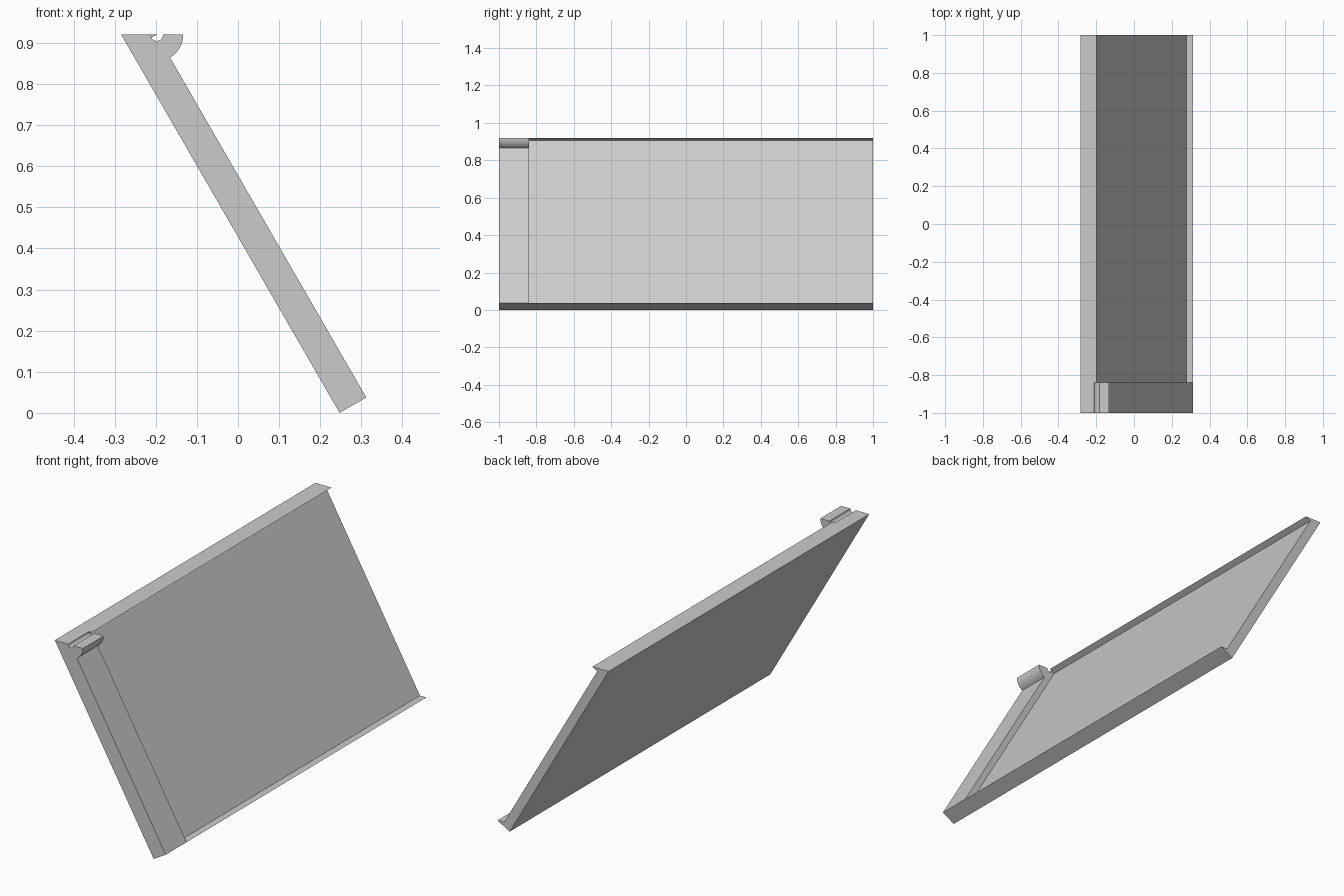
import bpy, bmesh
from math import sin, cos, tan, radians

cube = bpy.data.objects.get("Cube")
if cube:
    bpy.data.objects.remove(cube, do_unlink=True)

grey = bpy.data.materials.new("plain grey")
grey.use_nodes = True
color = (0.6, 0.6, 0.6, 1)
grey.diffuse_color = color
grey.node_tree.nodes["Principled BSDF"].inputs["Base Color"].default_value = color


def extrude_profile(name, points, y0, y1):
    """Prism from an x-z outline, running along y."""
    bm = bmesh.new()
    face = bm.faces.new([bm.verts.new((x, y0, z)) for x, z in points])
    grown = bmesh.ops.extrude_face_region(bm, geom=[face])
    verts = [v for v in grown["geom"] if isinstance(v, bmesh.types.BMVert)]
    bmesh.ops.translate(bm, verts=verts, vec=(0, y1 - y0, 0))
    bmesh.ops.recalc_face_normals(bm, faces=bm.faces)
    mesh = bpy.data.meshes.new(name)
    bm.to_mesh(mesh)
    bm.free()
    mesh.materials.append(grey)
    obj = bpy.data.objects.new(name, mesh)
    bpy.context.collection.objects.link(obj)
    bpy.ops.object.select_all(action="DESELECT")
    obj.select_set(True)
    bpy.context.view_layer.objects.active = obj
    bpy.ops.object.shade_smooth_by_angle(angle=radians(30))
    return obj


def arc(center, radius, start, end, steps):
    angles = [radians(start + (end - start) * i / steps) for i in range(steps + 1)]
    return [(center[0] + radius * cos(a), center[1] + radius * sin(a)) for a in angles]


# Shared dimensions of the leaning slab
height, half_width = 0.92, 0.284
lean = tan(radians(30))
thick, recess = 0.075, 0.03
nx, nz = cos(radians(30)), sin(radians(30))
top_back = (-half_width, height)
foot_back = (-half_width + height * lean, 0)
foot_front = (foot_back[0] + thick * nx, thick * nz)
top_front = (-half_width + thick / nx, height)
split = -0.84

# Full-thickness end strip with the rounded hook and its groove
hook = arc(top_front, 0.064, -60, 0, 16)
groove = arc(top_front, 0.015, 0, -180, 16)
extrude_profile("end_strip_with_hook",
                [top_back, foot_back, foot_front] + hook + groove, -1, split)

# Recessed panel with a square top lip and a level bottom ledge
lip_inner = (top_front[0] - recess * nx, height - recess * nz)
ledge_inner = (foot_front[0] - recess / nx, foot_front[1])
extrude_profile("recessed_panel",
                [top_back, foot_back, foot_front, ledge_inner, lip_inner, top_front],
                split, 1)
